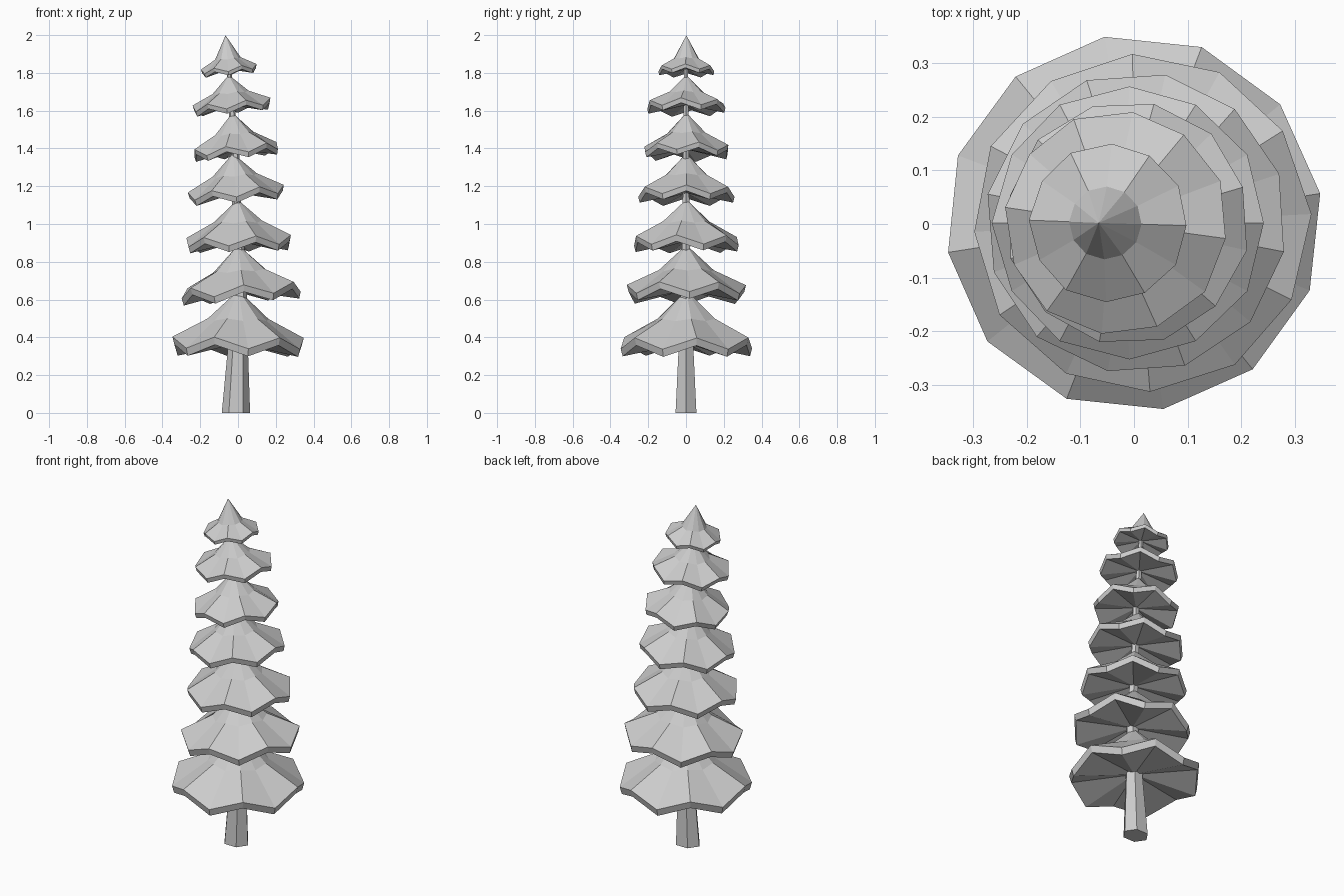
import bpy, bmesh
from math import sin, cos, pi, radians
from mathutils import Matrix, Vector

if "Cube" in bpy.data.objects:
    bpy.data.objects.remove(bpy.data.objects["Cube"])


def loft(name, rings, matrix=Matrix.Identity(4)):
    """Flat-shaded skin over rings of points; a one-point ring is a tip."""
    bm = bmesh.new()
    loops = [[bm.verts.new(matrix @ Vector(p)) for p in ring] for ring in rings]
    for a, b in zip(loops, loops[1:]):
        n = max(len(a), len(b))
        for i in range(n):
            j = (i + 1) % n
            if len(a) == 1:
                bm.faces.new((a[0], b[j], b[i]))
            elif len(b) == 1:
                bm.faces.new((a[i], a[j], b[0]))
            else:
                bm.faces.new((a[i], a[j], b[j], b[i]))
    for end in (loops[0], loops[-1]):
        if len(end) > 2:
            bm.faces.new(end)
    bmesh.ops.recalc_face_normals(bm, faces=bm.faces)
    me = bpy.data.meshes.new(name)
    bm.to_mesh(me)
    bm.free()
    ob = bpy.data.objects.new(name, me)
    bpy.context.collection.objects.link(ob)
    return ob


def wavy_ring(r, z, amp, phase):
    """Twelve points, alternately dipping and rising."""
    return [(r * cos(phase + k * pi / 6), r * sin(phase + k * pi / 6),
             z + (-amp if k % 2 == 0 else amp)) for k in range(12)]


# Branch tiers: centre x, rim height, radius, cone height, low-point angle, lean, shoulder
tiers = [
    (0.000, 0.370, 0.352, 0.28, 39, -0.01, 0.44),
    (0.015, 0.650, 0.316, 0.24, 3, 0.06, 0.42),
    (0.004, 0.910, 0.282, 0.22, 19, 0.03, 0.45),
    (-0.010, 1.165, 0.255, 0.21, 30, 0.08, 0.43),
    (-0.012, 1.395, 0.228, 0.195, 47, 0.09, 0.42),
    (-0.033, 1.630, 0.209, 0.16, 22, 0.10, 0.40),
    (-0.048, 1.820, 0.148, 0.18, 28, 0.10, 0.30),
]
for i, (x, z, r, h, angle, lean, shoulder) in enumerate(tiers):
    ph, amp, thick = radians(angle), 0.085 * r, 0.10 * r + 0.005
    loft(f"branch_tier_{i + 1}", [
        [(0, 0, 0)],                                   # underside centre
        wavy_ring(r * 0.97, -thick, amp, ph),          # lower rim
        wavy_ring(r, 0, amp, ph),                      # upper rim
        wavy_ring(r * 0.46, h * shoulder, amp * 0.2, ph),
        [(0, 0, h)],                                   # tip
    ], Matrix.Translation((x, 0.002, z)) @ Matrix.Rotation(-lean, 4, 'Y'))

# Tapered, gently bent trunk
trunk = [(-0.011, 0, 0.075), (0.0, 0.36, 0.052), (0.012, 0.65, 0.036),
         (0.004, 0.91, 0.027), (-0.01, 1.165, 0.023), (-0.013, 1.395, 0.02),
         (-0.035, 1.63, 0.017), (-0.05, 1.85, 0.012)]
loft("trunk", [[(x + r * cos(k * pi / 3), 0.85 * r * sin(k * pi / 3), z)
                for k in range(6)] for x, z, r in trunk])
